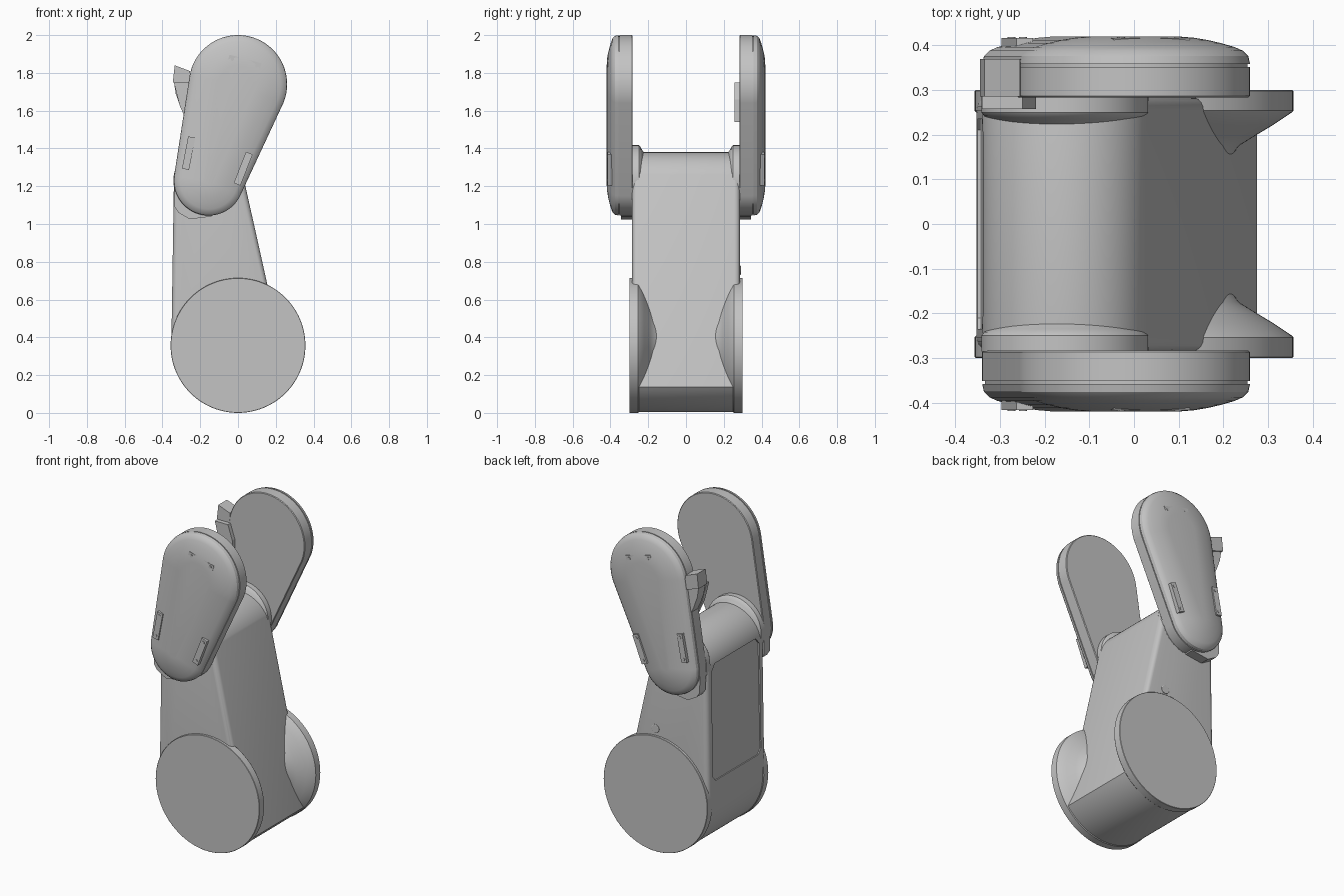
import bpy, bmesh, math
from mathutils import Vector

cube = bpy.data.objects.get("Cube")
if cube:
    bpy.data.objects.remove(cube, do_unlink=True)

grey = bpy.data.materials.new("plain grey")
grey.use_nodes = True
grey.diffuse_color = (0.55, 0.55, 0.55, 1)
grey.node_tree.nodes["Principled BSDF"].inputs["Base Color"].default_value = (0.55, 0.55, 0.55, 1)


def loft(name, sections):
    """Skin a list of equal-length 3D rings and cap both ends."""
    bm = bmesh.new()
    rings = [[bm.verts.new(p) for p in s] for s in sections]
    n = len(rings[0])
    for a, b in zip(rings, rings[1:]):
        for i in range(n):
            j = (i + 1) % n
            bm.faces.new((a[i], a[j], b[j], b[i]))
    bm.faces.new(rings[0])
    bm.faces.new(rings[-1])
    bmesh.ops.recalc_face_normals(bm, faces=bm.faces)
    mesh = bpy.data.meshes.new(name)
    bm.to_mesh(mesh)
    bm.free()
    obj = bpy.data.objects.new(name, mesh)
    bpy.context.collection.objects.link(obj)
    mesh.materials.append(grey)
    return obj


def smooth(obj):
    bpy.ops.object.select_all(action='DESELECT')
    obj.select_set(True)
    bpy.context.view_layer.objects.active = obj
    bpy.ops.object.shade_smooth_by_angle()
    return obj


def outline(circles, limit=None, steps=112):
    """Points (circle, direction) around the hull of circles, cut by a line."""
    pts = []
    for k in range(steps):
        a = math.tau * k / steps
        u = Vector((math.cos(a), math.sin(a)))
        c, r = max(circles, key=lambda q: Vector(q[0]).dot(u) + q[1])
        p = Vector(c) + r * u
        if limit is None or p.dot(limit[0]) <= limit[1] + 0.001:
            pts.append((Vector(c), r, u))
    return pts


def shell(name, pts, profile, side=1):
    """Loft an outline along y; profile holds (y, inward offset)."""
    sections = []
    for y, off in profile:
        flat = [c + (r - off) * u for c, r, u in pts]
        sections.append([(p.x, side * y, p.y) for p in flat])
    return smooth(loft(name, sections))


def prism(name, poly, y0, y1):
    return loft(name, [[(x, y, z) for x, z in poly] for y in (y0, y1)])


def bar(name, a, b, width, y0, y1):
    """Flat strip from a to b in the xz plane."""
    a, b = Vector(a), Vector(b)
    side = (b - a).normalized().orthogonal() * width / 2
    return prism(name, [a - side, b - side, b + side, a + side], y0, y1)


# Arm body: round foot, sloping face, rounded top
top_c, top_r = Vector((-0.15, 1.19)), 0.19
slope = Vector((0.9756, 0.2195))
body_pts = outline([((0, 0.357), 0.353), (top_c, top_r)],
                   (slope, top_c.dot(slope) + top_r))
half = [(0.255 + 0.03 * math.sin(t), 0.03 * (1 - math.cos(t)))
        for t in (math.pi / 2 * k / 5 for k in range(6))]
body = shell("arm_body", body_pts, [(-y, o) for y, o in reversed(half)] + half)

# Recessed panel in the upright face
cutter = loft("panel_cutter", [
    [(x, y, z) for y, z in ((-0.235, 0.53), (-0.21, 0.5), (0.21, 0.5), (0.235, 0.53),
                            (0.235, 1.18), (0.2, 1.22), (-0.2, 1.22), (-0.235, 1.18))]
    for x in (-0.45, -0.337)])
lean = 0.014 / 0.72
for v in cutter.data.vertices:
    v.co.x += (v.co.z - 0.86) * lean
cut = body.modifiers.new("panel", 'BOOLEAN')
cut.object = cutter
cut.solver = 'EXACT'
bpy.context.view_layer.objects.active = body
bpy.ops.object.modifier_apply(modifier=cut.name)
bpy.data.objects.remove(cutter, do_unlink=True)
smooth(body)

pod_circles = [((0, 1.74), 0.26), ((-0.155, 1.23), 0.185)]
pod_pts = outline(pod_circles)
pod_profile = [(0.283, 0.004), (0.287, 0), (0.352, 0), (0.352, 0.006), (0.358, 0.006),
               (0.358, 0), (0.376, 0.004), (0.388, 0.016), (0.396, 0.034),
               (0.405, 0.065), (0.412, 0.095), (0.417, 0.125), (0.42, 0.16)]
bars = {"top": ((-0.05, 1.878), (0.12, 1.832)),
        "back": ((-0.278, 1.29), (-0.245, 1.46)),
        "front": ((-0.005, 1.21), (0.06, 1.375))}

for side, tag in ((-1, "right"), (1, "left")):
    # Foot flange flaring out of the body
    shell(f"{tag}_foot_flange", outline([((0, 0.357), 0.357)]),
          [(0.15, 0.14), (0.175, 0.122), (0.195, 0.09), (0.222, 0.045), (0.25, 0.003),
           (0.254, 0), (0.298, 0), (0.3, 0.002)], side)
    # Pivot boss between body and pod
    shell(f"{tag}_pivot_boss", outline([((-0.155, 1.23), 0.187)]),
          [(0.2, 0.05), (0.222, 0.04), (0.235, 0.02), (0.242, 0.006), (0.25, 0),
           (0.286, 0)], side)
    # Domed pod
    shell(f"{tag}_pod", pod_pts, pod_profile, side)
    # Angular foot under the pod rim
    prism(f"{tag}_pod_foot",
          [(-0.338, 1.22), (-0.335, 1.09), (-0.315, 1.06), (-0.255, 1.025), (-0.14, 1.04),
           (-0.1, 1.1), (-0.15, 1.22)], side * 0.286, side * 0.345)
    # Strips with two screws each
    for place, (a, b) in bars.items():
        bar(f"{tag}_{place}_strip", a, b, 0.038, side * 0.38, side * 0.416)
        for i, t in enumerate((0.12, 0.88)):
            spot = Vector(a).lerp(Vector(b), t)
            shell(f"{tag}_{place}_screw_{i + 1}", outline([(spot, 0.009)], steps=12),
                  [(0.4, 0), (0.419, 0)], side)

# Latch on the left pod
prism("latch_hook", [(-0.335, 1.84), (-0.255, 1.81), (-0.25, 1.72), (-0.345, 1.75)],
      0.285, 0.37)
prism("latch_lever", [(-0.34, 1.76), (-0.24, 1.74), (-0.24, 1.56), (-0.275, 1.56),
                      (-0.305, 1.62), (-0.33, 1.69)], 0.295, 0.36)
prism("latch_plate", [(-0.34, 1.75), (-0.25, 1.75), (-0.22, 1.66), (-0.22, 1.54),
                      (-0.27, 1.54), (-0.31, 1.63)], 0.258, 0.285)

# Small button on the left flank
shell("flank_button", outline([((0.01, 0.755), 0.026)], steps=24),
      [(0.27, 0), (0.288, 0), (0.29, 0.003)])
